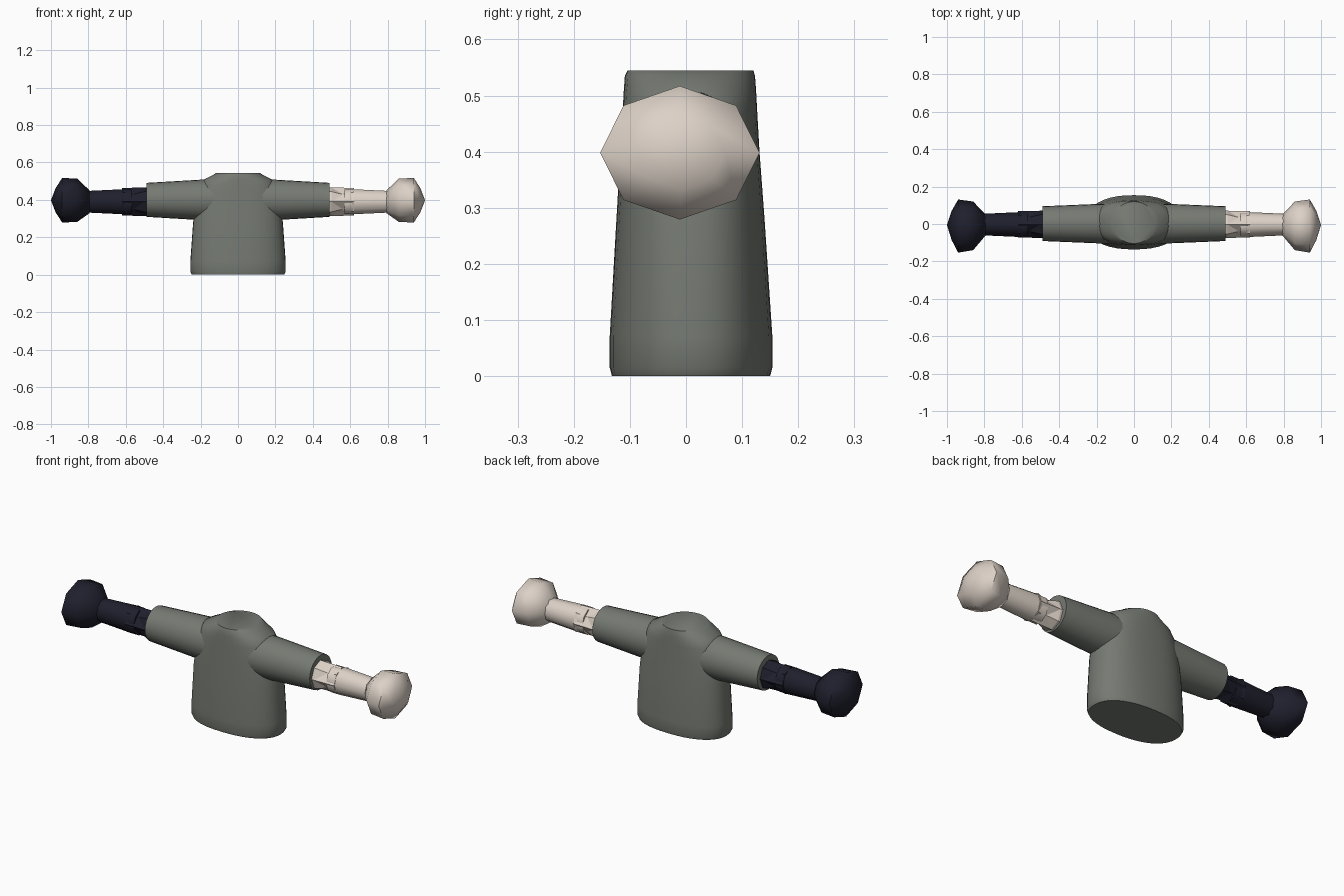
import bpy, bmesh, math
from math import sin, cos, pi

if "Cube" in bpy.data.objects:
    bpy.data.objects.remove(bpy.data.objects["Cube"])


def material(name, rgb):
    m = bpy.data.materials.new(name)
    m.diffuse_color = (*rgb, 1)
    m.use_nodes = True
    m.node_tree.nodes["Principled BSDF"].inputs["Base Color"].default_value = m.diffuse_color
    return m


GREY = material("grey cloth", (0.18, 0.195, 0.17))
PALE = material("pale skin", (0.72, 0.64, 0.57))
DARK = material("dark navy", (0.014, 0.014, 0.027))


def loft(name, rings, mat, smooth=40, tip=None):
    """Skin a list of point rings, capping both ends (or closing on a tip)."""
    bm = bmesh.new()
    vs = [[bm.verts.new(p) for p in r] for r in rings]
    n = len(vs[0])
    for a, b in zip(vs, vs[1:]):
        for i in range(n):
            j = (i + 1) % n
            bm.faces.new((a[i], a[j], b[j], b[i]))
    bm.faces.new(vs[0][::-1])
    if tip:
        t = bm.verts.new(tip)
        for i in range(n):
            bm.faces.new((vs[-1][i], vs[-1][(i + 1) % n], t))
    else:
        bm.faces.new(vs[-1])
    bmesh.ops.recalc_face_normals(bm, faces=bm.faces)
    me = bpy.data.meshes.new(name)
    bm.to_mesh(me)
    bm.free()
    me.materials.append(mat)
    ob = bpy.data.objects.new(name, me)
    bpy.context.collection.objects.link(ob)
    if smooth:
        bpy.ops.object.select_all(action='DESELECT')
        ob.select_set(True)
        bpy.context.view_layer.objects.active = ob
        bpy.ops.object.shade_smooth_by_angle(angle=math.radians(smooth))
    return ob


def flat_ring(z, rx, ry, cy, power, n=40):
    """Horizontal rounded-oval ring."""
    def s(v):
        return math.copysign(abs(v) ** (2 / power), v)
    return [(rx * s(cos(2 * pi * i / n)), cy + ry * s(sin(2 * pi * i / n)), z)
            for i in range(n)]


def arm_ring(x, ry, rz, cy, cz, n=8, dent=None):
    """Ring across the arm, optionally with every other point pushed in."""
    pts = []
    for i in range(n):
        k = dent if dent and i % 2 else 1
        a = 2 * pi * i / n
        pts.append((x, cy + k * ry * cos(a), cz + k * rz * sin(a)))
    return pts


# Torso: wide oval hem narrowing to a round flat neck
loft("torso", [flat_ring(*r) for r in (
    (0.0, 0.247, 0.141, 0.009, 2.3), (0.015, 0.255, 0.145, 0.009, 2.3),
    (0.07, 0.255, 0.145, 0.009, 2.3), (0.28, 0.240, 0.132, 0.008, 2.5),
    (0.40, 0.222, 0.124, 0.007, 2.6), (0.47, 0.205, 0.120, 0.007, 2.5),
    (0.507, 0.185, 0.118, 0.007, 2.3), (0.535, 0.130, 0.116, 0.007, 2.0),
    (0.545, 0.115, 0.112, 0.008, 2.0))], GREY, 50)

for side, s, skin in (("right", 1, PALE), ("left", -1, DARK)):
    # Sleeve
    loft(side + "_sleeve", [arm_ring(s * x, ry, rz, 0.002, 0.4, 24) for x, ry, rz in (
        (0.12, 0.106, 0.110), (0.2, 0.105, 0.108), (0.488, 0.093, 0.091))], GREY)
    # Crumpled elbow, flat facets
    elbow = loft(side + "_elbow", [
        arm_ring(s * 0.44, 0.072, 0.075, -0.002, 0.39),
        arm_ring(s * 0.50, 0.073, 0.076, -0.002, 0.39),
        arm_ring(s * 0.56, 0.071, 0.075, -0.002, 0.39, dent=0.75),
        arm_ring(s * 0.62, 0.071, 0.073, -0.002, 0.39)], skin, 0)
    tri = elbow.modifiers.new("facets", 'TRIANGULATE')
    tri.min_vertices = 4
    # Forearm tapering to the wrist
    loft(side + "_forearm", [arm_ring(s * x, ry, rz, -0.003, 0.39, 10) for x, ry, rz in (
        (0.57, 0.066, 0.070), (0.62, 0.066, 0.070), (0.82, 0.057, 0.060))], skin)
    # Rounded eight-sided hand ending in a blunt point
    loft(side + "_hand", [arm_ring(s * x, ry, rz, cy, cz) for x, ry, rz, cy, cz in (
        (0.795, 0.058, 0.062, -0.005, 0.39), (0.86, 0.130, 0.116, -0.010, 0.398),
        (0.94, 0.142, 0.119, -0.011, 0.398), (0.975, 0.078, 0.065, -0.008, 0.398))],
        skin, 60, tip=(s * 1.0, -0.006, 0.398))
